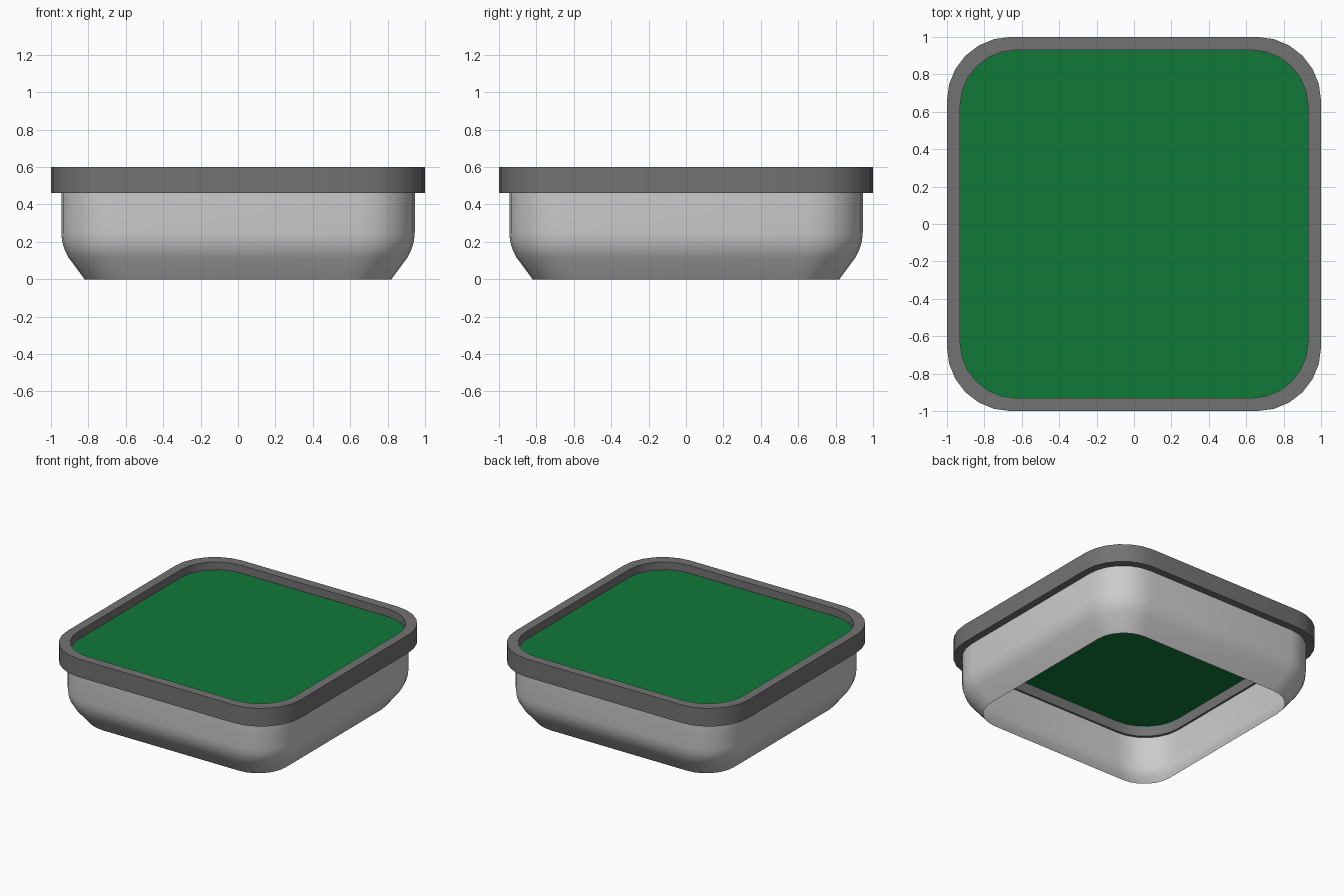
import bpy, bmesh, math

if "Cube" in bpy.data.objects:
    bpy.data.objects.remove(bpy.data.objects["Cube"])

SEG = 6  # segments per rounded corner


def material(name, rgb):
    m = bpy.data.materials.new(name)
    m.diffuse_color = (*rgb, 1)
    m.use_nodes = True
    m.node_tree.nodes["Principled BSDF"].inputs["Base Color"].default_value = m.diffuse_color
    return m


rim_grey = material("dark grey", (0.17, 0.17, 0.17))
body_grey = material("light grey", (0.60, 0.60, 0.60))
green = material("green", (0.005, 0.19, 0.04))


def ring(bm, half, radius, z):
    """Rounded square loop, counter-clockwise from above."""
    verts = []
    for q in range(4):
        base = q * math.pi / 2
        cx = (half - radius) * (1 if q in (0, 3) else -1)
        cy = (half - radius) * (1 if q in (0, 1) else -1)
        for i in range(SEG + 1):
            a = base + i / SEG * math.pi / 2
            verts.append(bm.verts.new((cx + radius * math.cos(a), cy + radius * math.sin(a), z)))
    return verts


def loft(name, profile, mat, closed=False, fill=False, angle=40):
    """Sweep a (half width, corner radius, height) profile around the rounded square."""
    bm = bmesh.new()
    loops = [ring(bm, *p) for p in profile]
    pairs = list(zip(loops, loops[1:]))
    if closed:
        pairs.append((loops[-1], loops[0]))
    for a, b in pairs:
        n = len(a)
        for i in range(n):
            j = (i + 1) % n
            bm.faces.new((a[i], a[j], b[j], b[i]))
    if fill:
        bm.faces.new(loops[-1])
    mesh = bpy.data.meshes.new(name)
    bm.to_mesh(mesh)
    bm.free()
    mesh.materials.append(mat)
    obj = bpy.data.objects.new(name, mesh)
    bpy.context.collection.objects.link(obj)
    bpy.context.view_layer.objects.active = obj
    obj.select_set(True)
    bpy.ops.object.shade_smooth_by_angle(angle=math.radians(angle))
    obj.select_set(False)
    return obj


# Thin open-bottomed body, tapering towards the ground
loft("body", [(0.82, 0.235, 0.0), (0.905, 0.28, 0.115), (0.928, 0.29, 0.16),
              (0.941, 0.30, 0.205), (0.945, 0.30, 0.25), (0.945, 0.30, 0.462)], body_grey)

# Overhanging rim, a closed square-section band
loft("rim", [(1.0, 0.34, 0.46), (1.0, 0.34, 0.6), (0.93, 0.30, 0.6), (0.93, 0.30, 0.46)],
     rim_grey, closed=True)

# Flat green surface set just below the rim
loft("green_surface", [(0.93, 0.30, 0.54)], green, fill=True)
